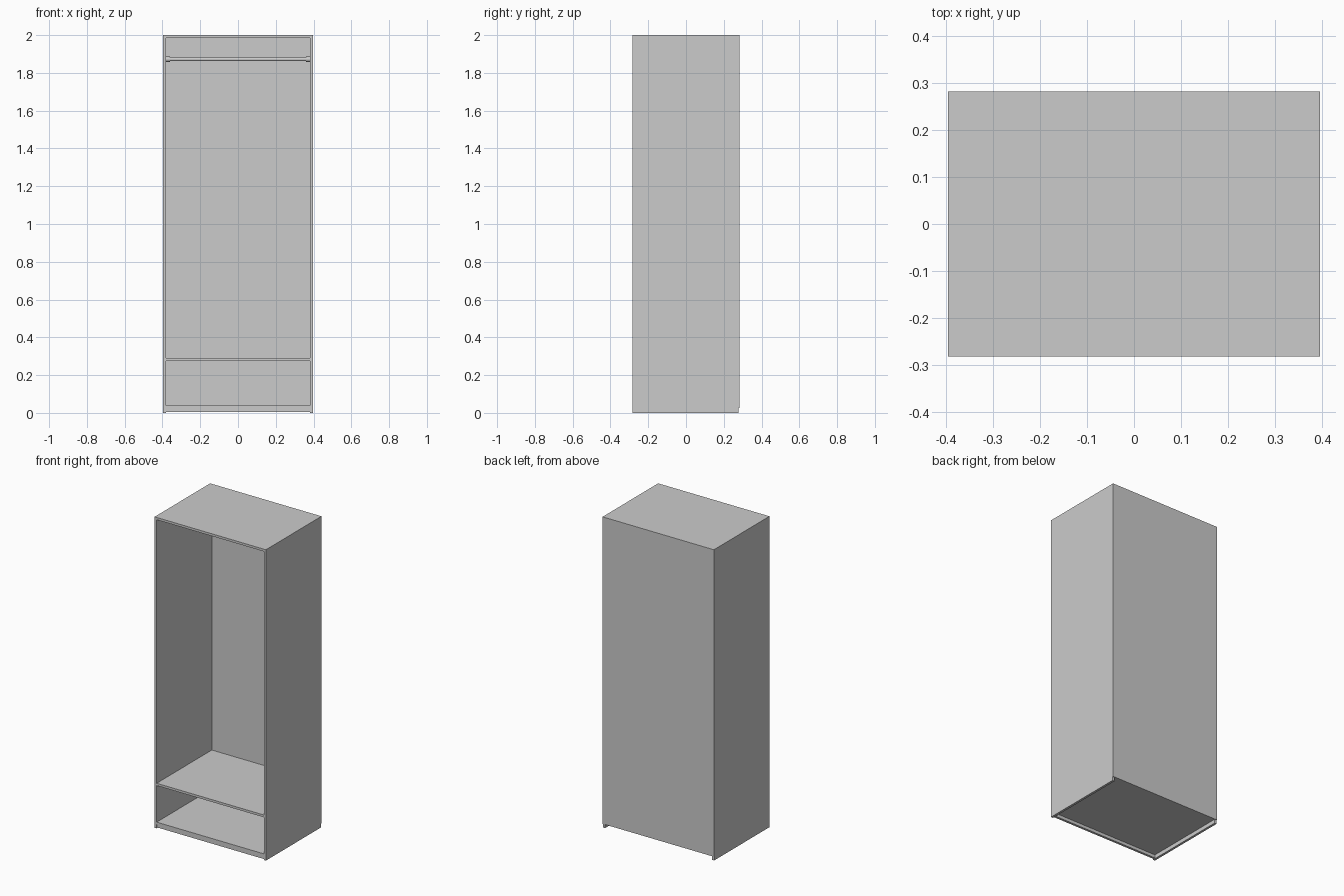
import bpy, math

if "Cube" in bpy.data.objects:
    bpy.data.objects.remove(bpy.data.objects["Cube"])

W, D, H = 0.396, 0.282, 2.0   # half width, half depth, height
T = 0.015                     # board thickness
BACK = 0.004                  # back panel thickness


def box(name, x0, x1, y0, y1, z0, z1):
    bpy.ops.mesh.primitive_cube_add(
        size=1, location=((x0 + x1) / 2, (y0 + y1) / 2, (z0 + z1) / 2))
    o = bpy.context.object
    o.name = name
    o.scale = (x1 - x0, y1 - y0, z1 - z0)
    bpy.ops.object.transform_apply(location=False, rotation=False, scale=True)
    return o


def rod(name, x0, x1, r, z, y=0.0):
    bpy.ops.mesh.primitive_cylinder_add(
        vertices=32, radius=r, depth=x1 - x0,
        location=((x0 + x1) / 2, y, z), rotation=(0, math.pi / 2, 0))
    o = bpy.context.object
    o.name = name
    bpy.ops.object.shade_smooth_by_angle()
    return o


inner = W - T
yb = D - BACK

# Carcass: top, back, sides standing on thin edge strips
box("top_panel", -W, W, -D, D, H - T, H)
box("back_panel", -W, W, yb, D, 0.025, H - T)
for side, s in (("left", -1), ("right", 1)):
    xa, xb = sorted((s * inner, s * W))
    box(side + "_side_panel", xa, xb, -D, yb, 0.005, H - T)
    box(side + "_foot_strip", xa, xb, -D, yb, 0.0, 0.005)

# Bottom board, shelf and front plinth
box("bottom_board", -inner, inner, -D, yb, 0.025, 0.025 + T)
box("shelf", -inner, inner, -D, yb, 0.275, 0.275 + T)
box("front_plinth", -inner, inner, -D + 0.003, -D + 0.003 + T, 0.005, 0.025)

# Hanging rail with end sockets
rod("hanging_rail", -inner, inner, 0.010, 1.872)
for side, s in (("left", -1), ("right", 1)):
    xa, xb = sorted((s * inner, s * (inner - 0.02)))
    rod(side + "_rail_socket", xa, xb, 0.0135, 1.872)
